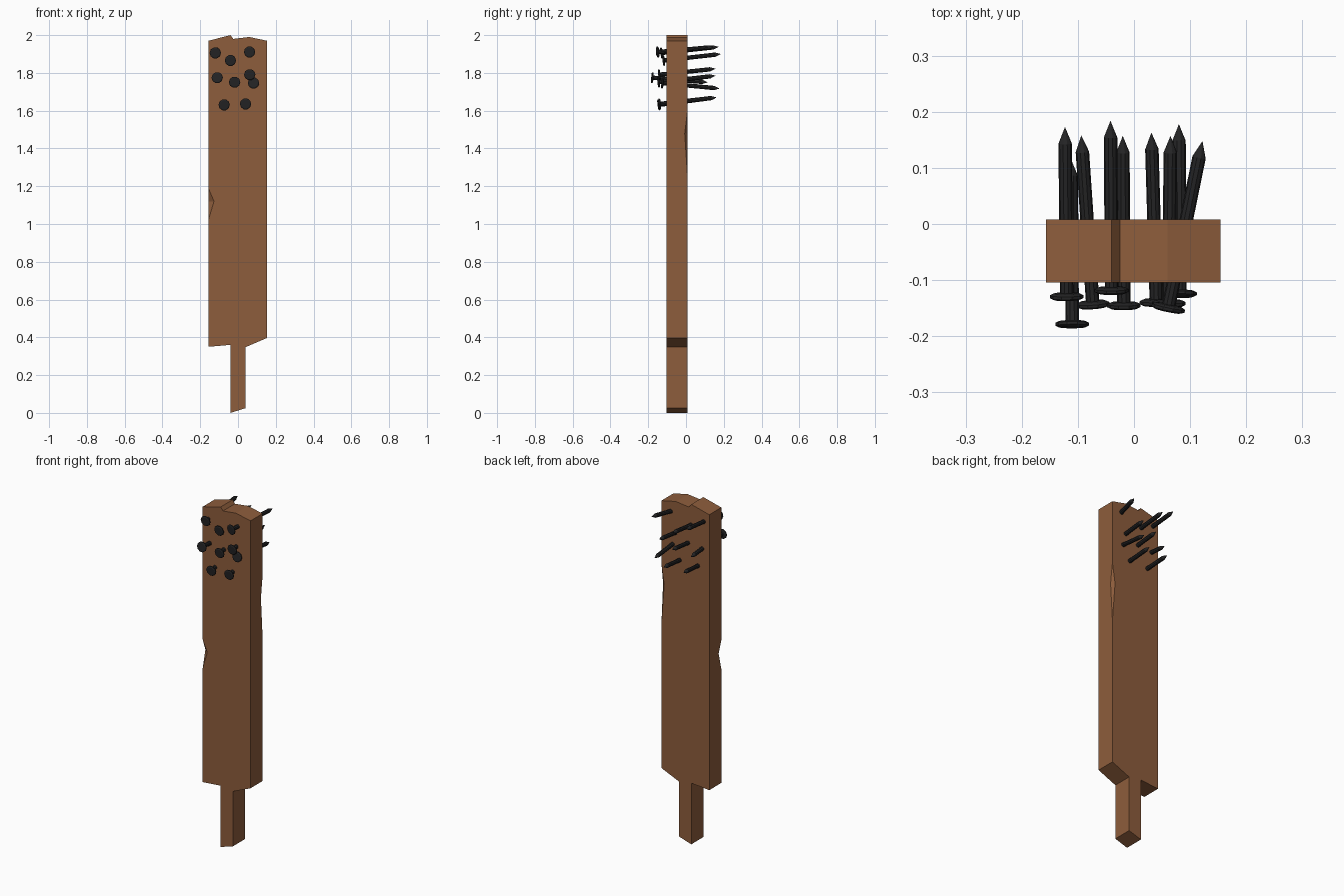
import bpy, bmesh, math
from mathutils import Vector

if "Cube" in bpy.data.objects:
    bpy.data.objects.remove(bpy.data.objects["Cube"])


def material(name, rgb):
    m = bpy.data.materials.new(name)
    m.diffuse_color = (*rgb, 1)
    m.use_nodes = True
    m.node_tree.nodes["Principled BSDF"].inputs["Base Color"].default_value = m.diffuse_color
    return m


WOOD = material("brown wood", (0.27, 0.11, 0.045))
IRON = material("black iron", (0.018, 0.018, 0.019))


def add_object(name, bm, mat):
    bmesh.ops.recalc_face_normals(bm, faces=bm.faces)
    me = bpy.data.meshes.new(name)
    bm.to_mesh(me)
    bm.free()
    me.materials.append(mat)
    ob = bpy.data.objects.new(name, me)
    bpy.context.collection.objects.link(ob)
    return ob


# Plank with handle: front outline, clockwise from the upper left corner
YF, YB = -0.104, 0.008
outline = [(-0.157, 1.97), (-0.04, 2.0), (-0.025, 1.98), (0.06, 1.99),
           (0.154, 1.97), (0.154, 0.397), (0.04, 0.348), (0.04, 0.025),
           (-0.04, 0.0), (-0.04, 0.36), (-0.157, 0.35)]
bm = bmesh.new()
front = [bm.verts.new((x, YF, z)) for x, z in outline]
back = [bm.verts.new((x, YB, z)) for x, z in outline]
n = len(outline)


def chip(x, y, top, mid, bottom, dx, dy):
    """Splintered edge: top, bottom, notch on the wide face, notch on the side."""
    t, b, f, s = [bm.verts.new(p) for p in ((x, y, top), (x, y, bottom),
                                            (x + dx, y, mid), (x, y + dy, mid))]
    bm.faces.new((t, f, s))
    bm.faces.new((b, s, f))
    return t, b, f, s


lt, lb, lf, ls = chip(-0.157, YF, 1.19, 1.12, 1.02, 0.03, 0.025)
rt, rb, rf, rs = chip(0.154, YB, 1.6, 1.48, 1.25, -0.018, -0.015)
bm.faces.new(front + [lb, lf, lt])
bm.faces.new(back[:5] + [rt, rf, rb] + back[5:])
for i in range(n):
    j = (i + 1) % n
    if i == 4:        # right side
        bm.faces.new((front[4], front[5], back[5], rb, rs, rt, back[4]))
    elif i == n - 1:  # left side
        bm.faces.new((front[i], lb, ls, lt, front[j], back[j], back[i]))
    else:
        bm.faces.new((front[i], front[j], back[j], back[i]))
add_object("plank", bm, WOOD)


# Nail: turned profile along the line from head to tip
def nail(name, head, tip, sides=10):
    a, b = Vector(head), Vector(tip)
    length = (b - a).length
    rot = (b - a).to_track_quat('Z', 'Y')
    profile = [(0.024, 0), (0.03, 0.003), (0.03, 0.008), (0.024, 0.011),
               (0.012, 0.012), (0.012, length - 0.03)]
    bm = bmesh.new()
    rings = []
    for r, t in profile:
        rings.append([bm.verts.new(a + rot @ Vector((
            r * math.cos(math.tau * k / sides),
            r * math.sin(math.tau * k / sides), t))) for k in range(sides)])
    point = bm.verts.new(b)
    bm.faces.new(rings[0])
    for k in range(sides):
        m = (k + 1) % sides
        for p, q in zip(rings, rings[1:]):
            bm.faces.new((p[k], p[m], q[m], q[k]))
        bm.faces.new((rings[-1][k], rings[-1][m], point))
    add_object(name, bm, IRON)


nails = [
    ((-0.12, -0.135, 1.905), (-0.123, 0.173, 1.938)),
    ((-0.04, -0.124, 1.865), (-0.042, 0.184, 1.90)),
    ((0.06, -0.155, 1.91), (0.122, 0.148, 1.937)),
    ((-0.11, -0.184, 1.775), (-0.112, 0.115, 1.75)),
    ((-0.018, -0.151, 1.75), (-0.02, 0.157, 1.785)),
    ((0.062, -0.147, 1.79), (0.065, 0.157, 1.822)),
    ((0.082, -0.13, 1.747), (0.08, 0.178, 1.717)),
    ((-0.073, -0.149, 1.63), (-0.094, 0.158, 1.67)),
    ((0.04, -0.145, 1.635), (0.031, 0.163, 1.67)),
]
for i, (h, t) in enumerate(nails):
    nail(f"nail_{i + 1}", h, t)
